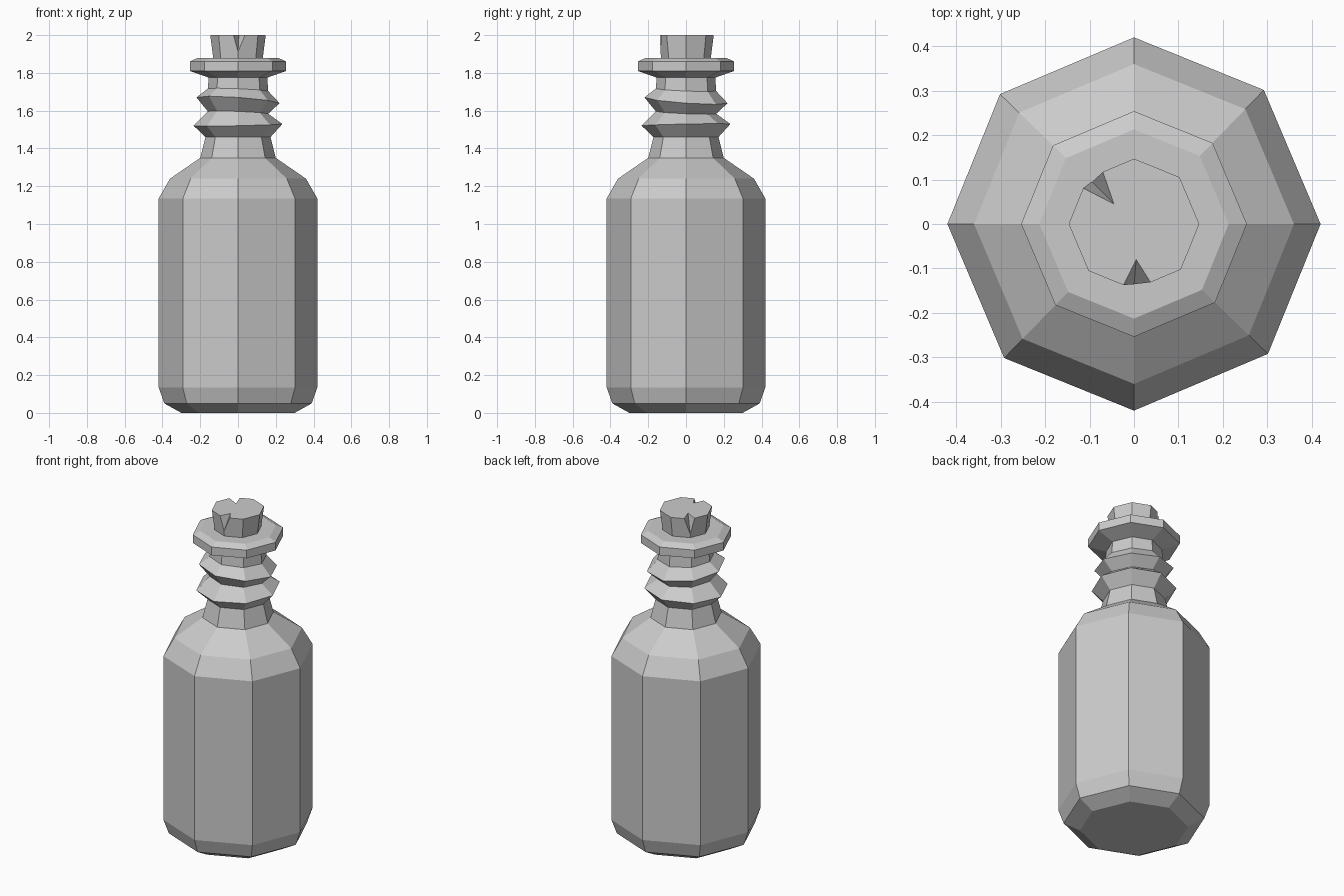
import bpy, bmesh, math
from mathutils import Vector

if "Cube" in bpy.data.objects:
    bpy.data.objects.remove(bpy.data.objects["Cube"])

grey = bpy.data.materials.new("plain_grey")
grey.diffuse_color = (0.6, 0.6, 0.6, 1)
grey.use_nodes = True
grey.node_tree.nodes["Principled BSDF"].inputs["Base Color"].default_value = grey.diffuse_color


def make_object(name, bm):
    bmesh.ops.recalc_face_normals(bm, faces=bm.faces)
    mesh = bpy.data.meshes.new(name)
    bm.to_mesh(mesh)
    bm.free()
    mesh.materials.append(grey)
    obj = bpy.data.objects.new(name, mesh)
    bpy.context.collection.objects.link(obj)
    return obj


def lathe(name, profile, sides=8):
    """Closed faceted solid from (radius, height, tilt) rings."""
    bm = bmesh.new()
    rings = []
    for r, z, tilt in profile:
        ring = []
        for i in range(sides):
            # the diagonal corners sit slightly turned
            a = math.tau * i / sides + (math.radians(0.9) if i % 2 else 0)
            x, y = r * math.cos(a), r * math.sin(a)
            ring.append(bm.verts.new((x, y, z - tilt * (x + y))))
        rings.append(ring)
    for low, high in zip(rings, rings[1:]):
        for i in range(sides):
            j = (i + 1) % sides
            bm.faces.new((low[i], low[j], high[j], high[i]))
    bm.faces.new(rings[0][::-1])
    bm.faces.new(rings[-1])
    return make_object(name, bm)


# Bottle: body, shoulder, neck with two slanted threads, and lip
lathe("bottle", [
    (0.30, 0.00, 0), (0.39, 0.05, 0), (0.42, 0.135, 0),
    (0.42, 1.135, 0), (0.36, 1.24, 0), (0.20, 1.35, 0),
    (0.172, 1.46, 0), (0.235, 1.525, -0.02), (0.16, 1.59, 0.04),
    (0.22, 1.655, 0.07), (0.16, 1.71, 0.04), (0.155, 1.775, 0),
    (0.254, 1.81, 0), (0.254, 1.86, 0), (0.213, 1.88, 0),
])

# Cork with two chipped notches
cork = lathe("cork", [(0.13, 1.87, 0), (0.147, 2.0, 0)])


def notch(name, tip, left, right, bottom):
    """Wedge cutter: tip and rim points lie on the cork top."""
    tip = Vector(tip)
    outer = [tip + 1.4 * (Vector(p) - tip) for p in (left, right, bottom)]
    up = Vector((0, 0, 0.1))
    points = [tip, tip + up, outer[0], outer[0] + up,
              outer[1], outer[1] + up, outer[2]]
    bm = bmesh.new()
    verts = [bm.verts.new(p) for p in points]
    bmesh.ops.convex_hull(bm, input=verts)
    return make_object(name, bm)


cutters = [
    notch("front_notch_cutter", (0.005, -0.08, 2), (-0.023, -0.136, 2),
          (0.037, -0.131, 2), (0.0, -0.137, 1.91)),
    notch("back_notch_cutter", (-0.045, 0.045, 2), (-0.113, 0.080, 2),
          (-0.070, 0.117, 2), (-0.096, 0.096, 1.90)),
]
for cutter in cutters:
    mod = cork.modifiers.new("notch", "BOOLEAN")
    mod.operation = "DIFFERENCE"
    mod.solver = "EXACT"
    mod.object = cutter
    cutter.hide_render = True
    cutter.display_type = "WIRE"
